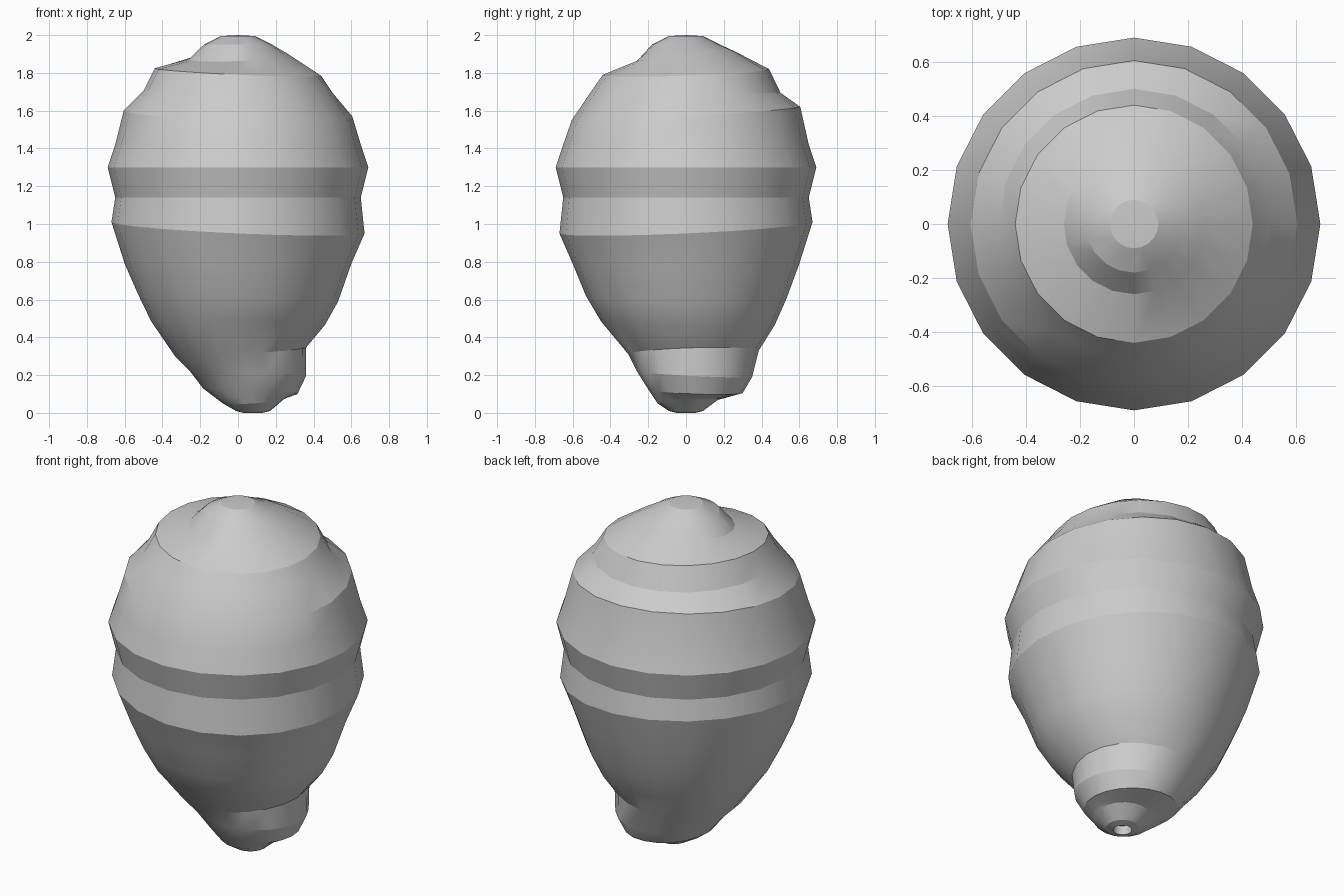
import bpy, bmesh, math

SIDES = 20

# each ring: centre x, centre y, radius, height, tilt along x, tilt along y
RINGS = [
    (0.08, 0.00, 0.045, 0.05, 0, 0),      # entrance hole
    (0.08, 0.00, 0.05, 0.00, 0, 0),
    (0.08, 0.00, 0.09, 0.01, 0, 0),
    (0.08, 0.01, 0.16, 0.06, 0.01, 0.01),
    (0.07, 0.02, 0.19, 0.08, 0.00, 0),
    (0.065, 0.05, 0.25, 0.115, -0.015, -0.01),
    (0.055, 0.045, 0.305, 0.205, -0.01, -0.015),
    (0.015, 0.04, 0.345, 0.32, 0.025, 0.01),
    (0.0, 0.01, 0.46, 0.475, -0.01, -0.01),
    (0, 0, 0.53, 0.61, -0.02, -0.01),
    (0, 0, 0.60, 0.79, 0, 0),
    (0, 0, 0.67, 0.98, -0.03, 0.03),      # lower belly ridge
    (0, 0, 0.65, 1.14, 0, 0),
    (0, 0, 0.69, 1.30, 0, 0),             # widest ridge
    (0, 0, 0.65, 1.42, 0, 0),
    (0, 0, 0.605, 1.585, -0.015, 0.035),
    (0, 0, 0.50, 1.70, -0.005, -0.005),
    (0, 0, 0.44, 1.805, -0.02, 0.015),
    (0, 0, 0.26, 1.888, 0.015, 0.025),
    (0, 0, 0.18, 1.95, 0, 0),
    (0, 0, 0.09, 1.995, 0, 0),
]

# papery nest shell: a loft through tilted rings
bm = bmesh.new()
loops = []
for cx, cy, r, z, tx, ty in RINGS:
    loop = []
    for i in range(SIDES):
        a = 2 * math.pi * i / SIDES
        c, s = math.cos(a), math.sin(a)
        loop.append(bm.verts.new((cx + r * c, cy + r * s, z + tx * c + ty * s)))
    loops.append(loop)
for low, high in zip(loops, loops[1:]):
    for i in range(SIDES):
        j = (i + 1) % SIDES
        bm.faces.new((low[i], low[j], high[j], high[i]))

# hole floor and crown
bm.faces.new(loops[0][::-1])
tip = bm.verts.new((0, 0, 2.0))
for i in range(SIDES):
    bm.faces.new((loops[-1][i], loops[-1][(i + 1) % SIDES], tip))
bmesh.ops.recalc_face_normals(bm, faces=bm.faces)

mesh = bpy.data.meshes.new("nest_shell")
bm.to_mesh(mesh)
bm.free()
nest = bpy.data.objects.new("nest_shell", mesh)
bpy.context.collection.objects.link(nest)
bpy.context.view_layer.objects.active = nest
nest.select_set(True)
bpy.ops.object.shade_smooth_by_angle(angle=math.radians(19))
